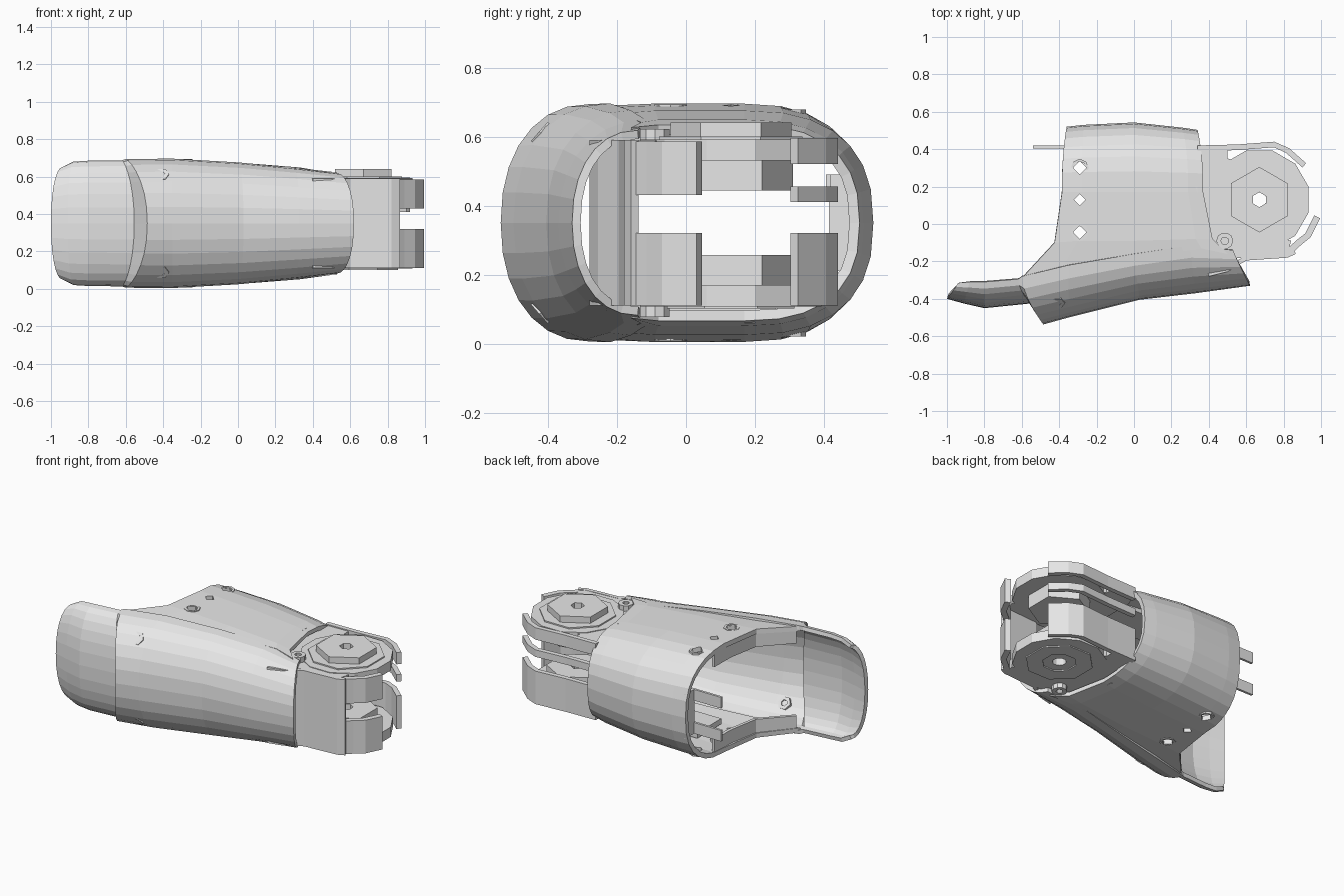
import bpy, bmesh, math
from mathutils import Vector

if "Cube" in bpy.data.objects:
    bpy.data.objects.remove(bpy.data.objects["Cube"])

MID = 0.35                      # the limb is mirrored about this height
grey = bpy.data.materials.new("light_grey")
grey.diffuse_color = (0.8, 0.8, 0.8, 1)
grey.use_nodes = True
grey.node_tree.nodes["Principled BSDF"].inputs["Base Color"].default_value = grey.diffuse_color


def make(name, verts, faces, fix=True):
    me = bpy.data.meshes.new(name)
    me.from_pydata(verts, [], faces)
    if fix:
        bm = bmesh.new()
        bm.from_mesh(me)
        bmesh.ops.recalc_face_normals(bm, faces=bm.faces)
        bm.to_mesh(me)
        bm.free()
    me.materials.append(grey)
    ob = bpy.data.objects.new(name, me)
    bpy.context.collection.objects.link(ob)
    return ob


def loft(name, rows, flip, thick):
    n = len(rows[0])
    faces = []
    for i in range(len(rows) - 1):
        for j in range(n - 1):
            f = [i*n + j, (i+1)*n + j, (i+1)*n + j + 1, i*n + j + 1]
            faces.append(f[::-1] if flip else f)
    ob = make(name, [p for r in rows for p in r], faces, fix=False)
    s = ob.modifiers.new("thickness", 'SOLIDIFY')
    s.thickness = thick
    return ob


def arc(xe, xm, ye, ym, h, n=2.2, seg=14, bow=1.0):
    """Half of a rounded section from top edge, round the side, to bottom edge."""
    pts = []
    for k in range(seg + 1):
        a = math.pi * k / seg
        sn, c = abs(math.sin(a)), math.cos(a)
        s = sn ** (2/n)
        z = math.copysign(abs(c) ** (2/n), c) if abs(c) > 1e-6 else 0
        if k in (0, seg):
            s = sn = 0
        pts.append((xe + (xm - xe)*sn**bow, ye + (ym - ye)*s, MID + h*z))
    return pts


def prism(name, outline, z0, z1):
    n = len(outline)
    v = [(x, y, z) for z in (z0, z1) for x, y in outline]
    f = [list(range(n)), list(range(n, 2*n))]
    f += [[i, (i+1) % n, n + (i+1) % n, n + i] for i in range(n)]
    return make(name, v, f)


def wall(name, path, z0, z1, t):
    """Upright strip along a path, thickened to its left by t."""
    pts = [Vector(p) for p in path]
    inner = []
    for i, p in enumerate(pts):
        d = (pts[min(i+1, len(pts)-1)] - pts[max(i-1, 0)]).normalized()
        inner.append(p + Vector((-d.y, d.x)) * t)
    return prism(name, [tuple(p) for p in pts + inner[::-1]], z0, z1)


def ring(name, centre, r_out, r_in, length, sides, axis=(0, 0, 1), turn=0.0):
    q = Vector((0, 0, 1)).rotation_difference(Vector(axis))
    v = []
    for r, z in ((r_out, -.5), (r_out, .5), (r_in, .5), (r_in, -.5)):
        for k in range(sides):
            a = 2*math.pi*k/sides + turn
            v.append(Vector(centre) + q @ Vector((r*math.cos(a), r*math.sin(a), z*length)))
    f = [[b*sides + k, b*sides + (k+1) % sides,
          ((b+1) % 4)*sides + (k+1) % sides, ((b+1) % 4)*sides + k]
         for b in range(4) for k in range(sides)]
    return make(name, v, f)


def box(name, x0, x1, y0, y1, z0, z1):
    return prism(name, [(x0, y0), (x1, y0), (x1, y1), (x0, y1)], z0, z1)


# Front shell with its flared end lip: x at edge, x at middle, y edge, y middle, half height
front_shell = loft("front_shell", [arc(*r, bow=b) for r, b in (
    ((-.94, -1.0, -.315, -.40, .30), 1),
    ((-.88, -.91, -.31, -.425, .33), 1),
    ((-.80, -.80, -.31, -.45, .335), 1),
    ((-.62, -.555, -.295, -.425, .337), 1.5),
    ((-.60, -.485, -.28, -.537, .344), 1.5),
    ((-.35, -.35, -.22, -.50, .346), 1),
    ((0.0, 0.03, -.16, -.405, .326), 1),
    ((.30, .33, -.115, -.37, .297), 1),
    ((.53, .62, -.14, -.33, .268), 1))], True, 0.025)

# Main body: top and bottom plates joined by the rounded back
rows = []
for (xf, yf), (xp, yp), xa, xm, ym, h in (
        ((-.60, -.29), (-.425, -.10), -.385, -.36, .52, .345),
        ((-.40, -.26), (-.30, -.09), -.28, -.27, .53, .340),
        ((0, -.19), (0, -.09), 0, 0, .543, .325),
        ((.36, -.13), (.33, -.08), .29, .26, .515, .299),
        ((.50, -.16), (.42, -.08), .37, .34, .503, .284)):
    top = [(xf, yf, MID + h - .008), (xp, yp, MID + h)]
    bottom = [(x, y, 2*MID - z) for x, y, z in reversed(top)]
    rows.append(top + arc(xa, xm, .17, ym, h, 2.5, bow=2) + bottom)
body_shell = loft("body_shell", rows, False, 0.03)

# Holes through both plates
for i, (y, r) in enumerate(((.30, .036), (.13, .03), (-.045, .036))):
    pts = [(-.29 + r*math.cos(k*math.pi/2), y + r*math.sin(k*math.pi/2)) for k in range(4)]
    c = prism("plate_hole_cutter_%d" % i, pts, -.2, .9)
    c.hide_render = True
    c.hide_set(True)
    c.display_type = 'WIRE'
    m = body_shell.modifiers.new("cut", 'BOOLEAN')
    m.operation, m.object, m.solver = 'DIFFERENCE', c, 'EXACT'

# Screw rims on plates, joint corner and shell shoulders
for s, side in ((1, "top"), (-1, "bottom")):
    for i, (y, z) in enumerate(((.30, .317), (-.045, .331))):
        ring("plate_screw_%s_%d" % (side, i), (-.29, y, MID + s*z), .048, .034, .024, 8)
    ring("corner_screw_" + side, (.485, -.09, MID + s*.25), .045, .02, .045, 10)
    ring("shoulder_screw_" + side, (-.41, -.412, MID + s*.253), .042, .02, .035, 6,
         (0, -.75, s*.66))

# Joint: a disc, neck and hexagonal hub on each side
C = (.67, .13)
for s, side in ((1, "top"), (-1, "bottom")):
    zs = sorted((MID + s*.18, MID + s*.242))
    mid = sum(zs)/2
    ring("joint_disc_" + side, (*C, mid), .272, .04, .062, 12, turn=math.pi/12)
    prism("joint_neck_" + side, [(.32, -.13), (.45, -.19), (.82, -.165), (.84, -.09),
                                 (.60, -.03), (.55, .13), (.58, .33), (.50, .35),
                                 (.50, .415), (.36, .42), (.32, .34)],
          zs[0] + .002, zs[1] - .004)
    ring("joint_hub_" + side, (*C, MID + s*.138), .18, .04, .088, 6, turn=math.pi/6)
ring("joint_cap", (*C, .615), .175, .04, .05, 6, turn=math.pi/6)
ring("joint_cap_base", (*C, .594), .225, .10, .012, 8, turn=math.pi/8)
ring("joint_base_rim", (*C, .107), .20, .10, .012, 8, turn=math.pi/8)

# Joint front wall ending in two fins
wall("joint_front_wall", [(.40, -.28), (.50, -.255), (.60, -.195), (.82, -.18), (.865, -.16)],
     .11, .59, .025)
for name, z0, z1 in (("lower", .11, .32), ("upper", .43, .585)):
    wall("front_fin_" + name, [(.82, -.18), (.89, -.115), (.945, -.07), (.995, .03)], z0, z1, .035)

# Joint rear wall made of three bands
for name, z0, z1 in (("lower", .11, .32), ("middle", .41, .455), ("upper", .52, .595)):
    wall("rear_band_" + name, [(.92, .325), (.83, .405), (.75, .44), (.55, .425), (.34, .42)],
         z0, z1, .03)

# Inner ribs, flanges along the open end, and mounting tabs
for s, side in ((1, "top"), (-1, "bottom")):
    z = sorted((MID + s*.255, MID + s*.29))
    box("inner_rib_" + side, -.22, .34, -.04, .20, *z)
    z = sorted((MID + s*.23, MID + s*.325))
    wall("end_flange_" + side, [(-.383, .26), (-.385, .10), (-.42, -.10), (-.585, -.275)], *z, .02)
    z = sorted((MID + s*.07, MID + s*.14))
    box("mount_tab_" + side, -.54, -.33, .405, .42, *z)
box("back_end_lip", -.35, -.335, .415, .505, .21, .49)
